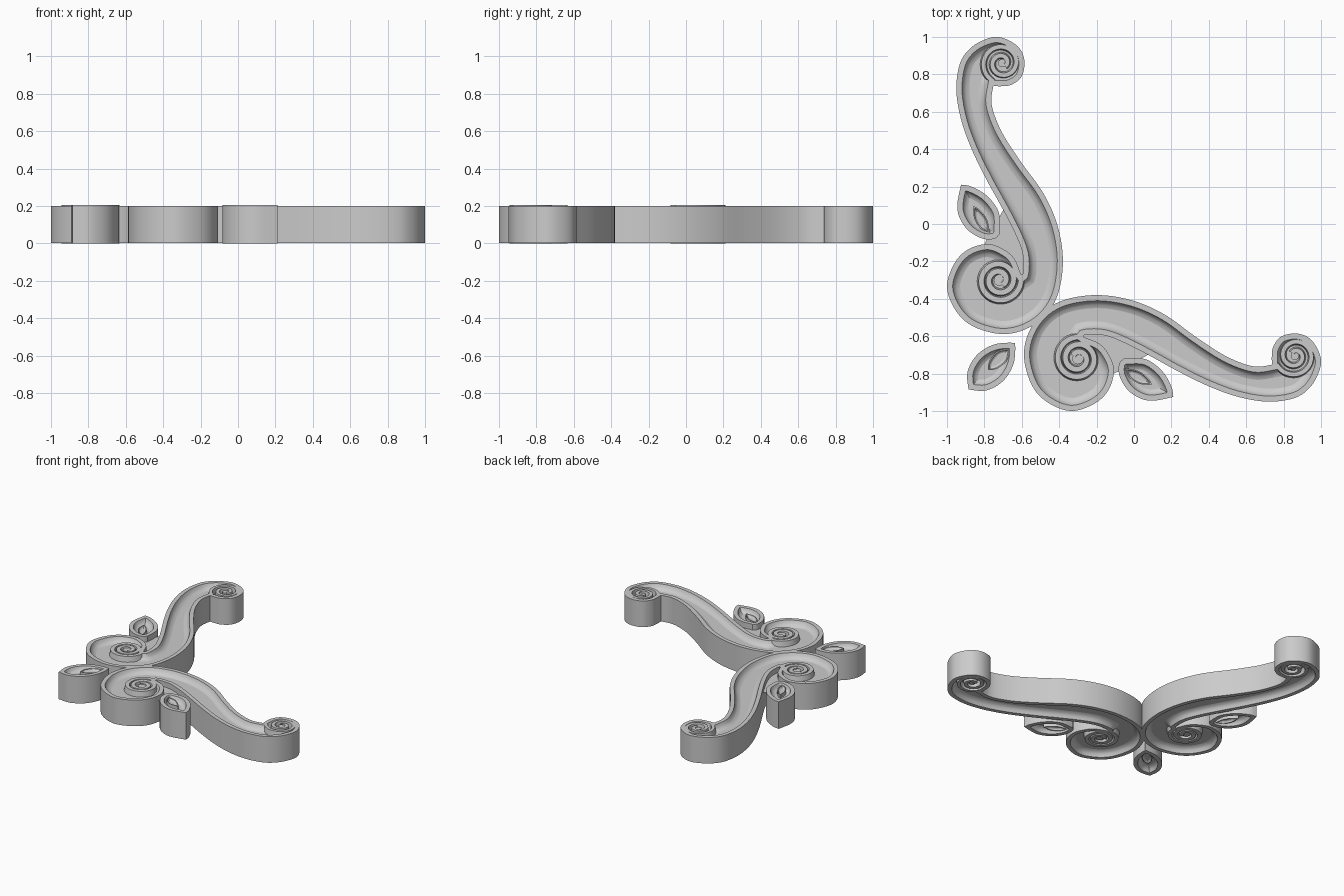
import bpy, bmesh, math
from mathutils import Vector, Matrix

if "Cube" in bpy.data.objects:
    bpy.data.objects.remove(bpy.data.objects["Cube"])

ZC = 0.1025   # middle plane; both faces are carved alike


def smooth_loop(pts, n=5):
    """Closed Catmull-Rom loop, counter-clockwise; a doubled point is a corner."""
    P = [Vector(p) for p in pts]
    out = []
    for i in range(len(P)):
        a, b, c, d = (P[(i + k) % len(P)] for k in (-1, 0, 1, 2))
        if (b - c).length < 1e-6:
            continue
        for k in range(n):
            t = k / n
            out.append(0.5 * (2 * b + (c - a) * t + (2 * a - 5 * b + 4 * c - d) * t * t
                              + (3 * b - a - 3 * c + d) * t ** 3))
    area = sum(out[i - 1].cross(out[i]) for i in range(len(out)))
    return out if area > 0 else out[::-1]


def left_normals(P, closed):
    N = []
    for i in range(len(P)):
        a = P[i - 1] if closed or i else P[i]
        c = P[(i + 1) % len(P)] if closed or i < len(P) - 1 else P[i]
        d1, d2 = (P[i] - a), (c - P[i])
        d1 = d1.normalized() if d1.length > 1e-7 else d2.normalized()
        d2 = d2.normalized() if d2.length > 1e-7 else d1
        t = (d1 + d2).normalized()
        n = Vector((-t.y, t.x))
        N.append(n / max(0.7, t.dot(d1)))
    return N


def sweep(bm, P, profile, closed, flip=False):
    """Sweep (offset, height) profile along the flat path P."""
    N = left_normals(P, closed)
    rows = [[bm.verts.new((*(p + n * o), ZC + z)) for o, z in profile] for p, n in zip(P, N)]
    for i in range(len(P) if closed else len(P) - 1):
        r, s = rows[i], rows[(i + 1) % len(P)]
        for j in range(len(profile) - 1):
            f = [r[j], s[j], s[j + 1], r[j + 1]]
            bm.faces.new(f[::-1] if flip else f)


def dish(bm, pts, h, rim, slope, depth):
    """Solid outline with a flat rim and a hollowed floor on both faces."""
    P = smooth_loop(pts)
    top = [(0, h), (rim, h), (rim + slope * 0.2, h - depth * 0.5),
           (rim + slope * 0.55, h - depth * 0.85), (rim + slope, h - depth)]
    sweep(bm, P, [(o, -z) for o, z in top[::-1]] + top, True)
    for s in (1, -1):
        vs = [bm.verts.new((p.x, p.y, ZC + s * (h - depth))) for p in P]
        f = bm.faces.new(vs if s > 0 else vs[::-1])
        bmesh.ops.triangulate(bm, faces=[f])


def curl(bm, cx, cy, start, turns, r0, r1, w, h, depth):
    """Raised spiral ridge with a round eye."""
    n = int(turns * 36)
    P = []
    for i in range(n + 1):
        t = i / n
        a = math.radians(start) + t * turns * math.tau
        r = r0 + (r1 - r0) * t
        P.append(Vector((cx + r * math.cos(a), cy + r * math.sin(a))))
    for s in (1, -1):
        prof = [(-w, s * (h - depth)), (-w * 0.65, s * h), (w * 0.65, s * h), (w, s * (h - depth))]
        sweep(bm, P, prof, False, s < 0)
    bmesh.ops.create_cone(bm, cap_ends=True, segments=24, radius1=r1, radius2=r1,
                          depth=2 * h - 0.012, matrix=Matrix.Translation((cx, cy, ZC)))


def finish(bm, name, mirrored=False):
    me = bpy.data.meshes.new(name)
    if mirrored:   # reflect across the diagonal x = y
        for v in bm.verts:
            v.co.x, v.co.y = v.co.y, v.co.x
        bmesh.ops.reverse_faces(bm, faces=bm.faces[:])
    bm.to_mesh(me)
    bm.free()
    ob = bpy.data.objects.new(name, me)
    bpy.context.collection.objects.link(ob)
    bpy.ops.object.select_all(action='DESELECT')
    ob.select_set(True)
    bpy.context.view_layer.objects.active = ob
    bpy.ops.object.shade_smooth_by_angle(angle=math.radians(32))


# outline of the lower S-scroll, from the notch round the big curl to the tail
scroll = [(-.275, -.6), (-.19, -.637), (-.14, -.69), (-.107, -.78), (-.135, -.885), (-.21, -.96),
          (-.335, -1), (-.46, -.955), (-.545, -.865), (-.588, -.715), (-.565, -.585),
          (-.49, -.475), (-.37, -.405), (-.19, -.38), (-.005, -.41), (.165, -.485),
          (.325, -.6), (.47, -.695), (.58, -.745), (.66, -.763), (.737, -.752), (.737, -.752),
          (.737, -.70), (.745, -.655), (.785, -.603), (.86, -.585), (.93, -.605), (.977, -.66),
          (1, -.73), (.985, -.80), (.94, -.875), (.86, -.93), (.72, -.95), (.56, -.925),
          (.40, -.868), (.24, -.79), (.10, -.713), (-.02, -.65), (-.13, -.603), (-.21, -.59)]

# side leaf and its inner petal
leaf = [(-.055, -.72), (-.055, -.72), (.06, -.722), (.15, -.785), (.20, -.87), (.21, -.925),
        (.21, -.925), (.08, -.945), (-.02, -.90), (-.075, -.82), (-.08, -.75)]
petal = [(-.045, -.77), (-.045, -.77), (.03, -.788), (.08, -.83), (.095, -.857),
         (.095, -.857), (.03, -.855), (-.025, -.82)]

# corner leaf and its petal, symmetric about the diagonal
half_leaf = [(-.885, -.885), (-.885, -.885), (-.89, -.79), (-.84, -.70), (-.75, -.645), (-.65, -.635)]
corner_leaf = half_leaf + [(y, x) for x, y in half_leaf[:1:-1]]
half_petal = [(-.78, -.78), (-.78, -.78), (-.775, -.735), (-.73, -.68)]
corner_petal = half_petal + [(-.665, -.665)] * 2 + [(y, x) for x, y in half_petal[:1:-1]]


def leaf_mesh(outer, inner):
    bm = bmesh.new()
    dish(bm, outer, 0.1025, 0.03, 0.03, 0.035)
    dish(bm, inner, 0.094, 0.006, 0.012, 0.014)
    return bm


# two scrolls and two side leaves, mirrored across the diagonal
for mirrored, side in ((False, "lower"), (True, "upper")):
    bm = bmesh.new()
    dish(bm, scroll, 0.099, 0.03, 0.04, 0.04)
    curl(bm, -.30, -.72, 75, 2.2, .118, .03, .022, 0.099, 0.04)
    curl(bm, .86, -.705, 205, 1.8, .108, .022, .018, 0.099, 0.04)
    finish(bm, side + "_scroll", mirrored)
    finish(leaf_mesh(leaf, petal), side + "_leaf", mirrored)

# single leaf on the corner
finish(leaf_mesh(corner_leaf, corner_petal), "corner_leaf")
